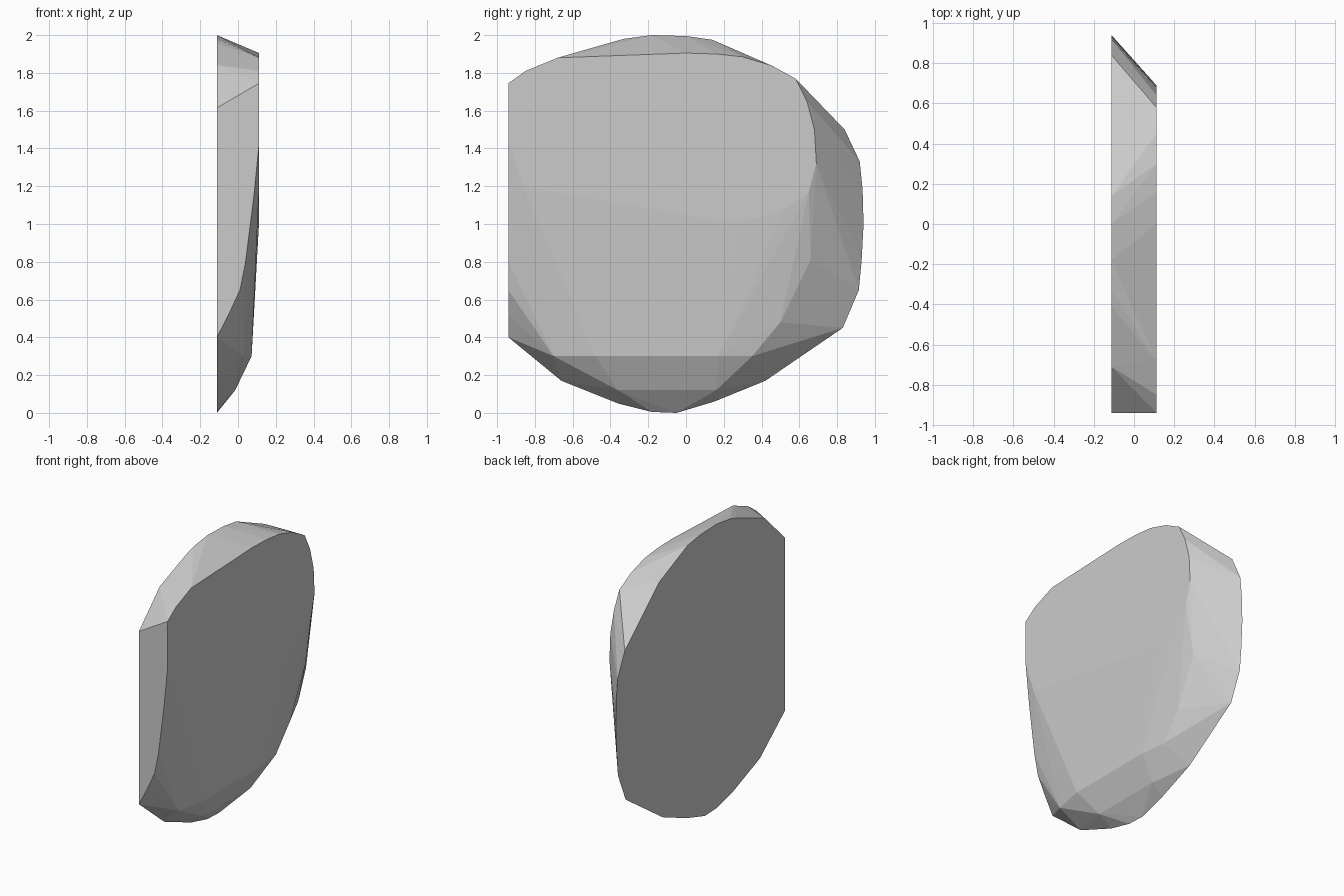
import bpy, bmesh

X = 0.112  # half thickness of the slab

# Flat back outline (y, z)
back = [(-.94, .40), (-.66, .17), (-.36, .05), (-.18, .005), (-.05, 0), (.15, .06),
        (.42, .17), (.83, .45), (.915, .65), (.93, .81), (.94, 1.0), (.935, 1.18),
        (.92, 1.33), (.84, 1.50), (.46, 1.835), (.14, 1.975), (0, 1.995), (-.18, 2.0),
        (-.33, 1.98), (-.41, 1.957), (-.71, 1.842), (-.94, 1.615)]

# Smaller flat front outline (y, z)
front = [(-.94, 1.43), (-.86, 1.20), (-.55, 1.14), (.10, 1.03), (.28, 1.02), (.42, 1.04),
         (.52, 1.08), (.65, 1.17), (.69, 1.32), (.68, 1.50), (.64, 1.65), (.58, 1.77),
         (.45, 1.84), (.30, 1.885), (.16, 1.90), (0, 1.905), (-.68, 1.88), (-.85, 1.81),
         (-.94, 1.745)]

# Chipped facets between front and back, (x, y, z)
chips = [(-.05, -.94, .52), (.01, -.94, .65), (.04, -.94, .80), (.083, -.94, 1.14),
         (.012, -.87, .65), (.03, -.70, .30), (.072, -.48, .30), (.072, .17, .30),
         (.05, .35, .30), (-.015, -.36, .12), (-.015, .16, .12), (-.05, -.53, .19),
         (.055, .50, .48), (.06, .66, .81)]

bm = bmesh.new()
for y, z in back:
    bm.verts.new((-X, y, z))
for y, z in front:
    bm.verts.new((X, y, z))
for p in chips:
    bm.verts.new(p)

# Wrap a convex skin round the outlines, drop leftovers, merge coplanar faces
bmesh.ops.convex_hull(bm, input=bm.verts[:])
bmesh.ops.delete(bm, geom=[v for v in bm.verts if not v.link_faces], context='VERTS')
bmesh.ops.dissolve_limit(bm, angle_limit=0.005, verts=bm.verts[:], edges=bm.edges[:])
bmesh.ops.recalc_face_normals(bm, faces=bm.faces[:])

mesh = bpy.data.meshes.new("stone_slab")
bm.to_mesh(mesh)
bm.free()
slab = bpy.data.objects.new("stone_slab", mesh)
bpy.context.collection.objects.link(slab)

# Plain grey stone
mat = bpy.data.materials.new("stone grey")
mat.diffuse_color = (0.6, 0.6, 0.6, 1)
mesh.materials.append(mat)
